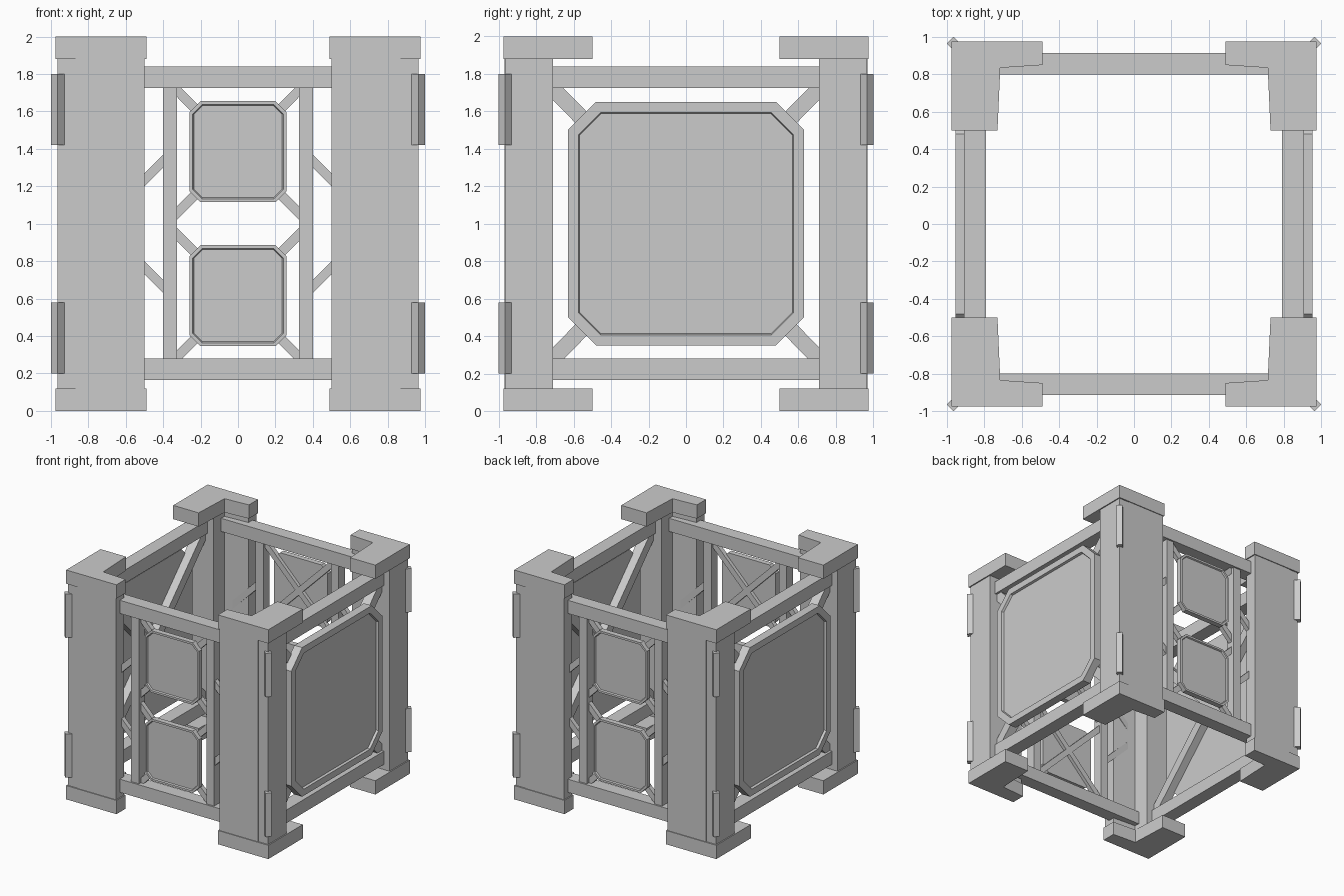
import bpy, bmesh, math
from mathutils import Vector, Matrix

if "Cube" in bpy.data.objects:
    bpy.data.objects.remove(bpy.data.objects["Cube"])


def prism(name, pts, vec, mat=None, inset=None):
    """Extrude a planar polygon; optionally inset and sink its far cap."""
    bm = bmesh.new()
    base = bm.faces.new([bm.verts.new(p) for p in pts])
    res = bmesh.ops.extrude_face_region(bm, geom=[base], use_keep_orig=True)
    cap = [g for g in res["geom"] if isinstance(g, bmesh.types.BMFace)][0]
    bmesh.ops.translate(bm, vec=vec, verts=cap.verts[:])
    bmesh.ops.recalc_face_normals(bm, faces=bm.faces[:])
    if inset:
        rim, sink = inset
        bmesh.ops.inset_region(bm, faces=[cap], thickness=rim, use_even_offset=True)
        # narrow sloped step down to the recessed plate
        bmesh.ops.inset_region(bm, faces=[cap], thickness=0.006, use_even_offset=True)
        bmesh.ops.translate(bm, vec=-Vector(vec).normalized() * sink, verts=cap.verts[:])
    if mat:
        bm.transform(mat)
    bmesh.ops.recalc_face_normals(bm, faces=bm.faces[:])
    me = bpy.data.meshes.new(name)
    bm.to_mesh(me)
    bm.free()
    ob = bpy.data.objects.new(name, me)
    bpy.context.collection.objects.link(ob)
    return ob


def wall_part(name, uz, d0, d1, k, inset=None):
    """Polygon in wall plane (u, z), from depth d0 out to d1, on wall k (0 = front)."""
    prism(name, [(u, -d0, z) for u, z in uz], (0, d0 - d1, 0),
          Matrix.Rotation(k * math.pi / 2, 4, 'Z'), inset)


def rect(u0, u1, z0, z1):
    return [(u0, z0), (u1, z0), (u1, z1), (u0, z1)]


def octagon(hw, z0, z1, c):
    return [(-hw + c, z0), (hw - c, z0), (hw, z0 + c), (hw, z1 - c),
            (hw - c, z1), (-hw + c, z1), (-hw, z1 - c), (-hw, z0 + c)]


def strip(a, b, w):
    a, b = Vector(a), Vector(b)
    d = (b - a).normalized()
    n = Vector((-d.y, d.x)) * w / 2
    return [tuple(p) for p in (a - n, b - n, b + n, a + n)]


# Corner posts, L-shaped caps and edge clips
CAP = [(.49, .975), (.975, .975), (.975, .50), (.73, .50), (.715, .835), (.49, .85)]
POST = [(.50, .968), (.87, .968), (.87, .963), (.965, .963), (.965, .71),
        (.735, .71), (.72, .845), (.50, .86)]
CLIP = [(.965, 1.0), (1.0, .965), (.94, .905), (.905, .94)]
for sx in (-1, 1):
    for sy in (-1, 1):
        def column(name, prof, z0, z1):
            prism(name, [(x * sx, y * sy, z0) for x, y in prof], (0, 0, z1 - z0))
        column("corner_post", POST, .12, 1.88)
        column("bottom_cap", CAP, 0, .12)
        column("top_cap", CAP, 1.88, 2.0)
        column("lower_clip", CLIP, .20, .58)
        column("upper_clip", CLIP, 1.42, 1.80)

# Horizontal rails on all four walls
for k in range(4):
    d0, d1 = (.80, .915) if k % 2 == 0 else (.79, .91)
    for z0, z1 in ((.165, .28), (1.725, 1.84)):
        wall_part("rail", rect(-.76, .76, z0, z1), d0, d1, k)

# Front and back walls: uprights, side braces, two small panels on crosses
for k in (0, 2):
    for s in (-1, 1):
        wall_part("upright", rect(.325 * s, .40 * s, .27, 1.735), .815, .90, k)
        for t in (-1, 1):
            wall_part("side_brace", strip((.37 * s, 1 + .365 * t), (.74 * s, 1 - .005 * t), .05),
                      .85, .89, k)
    for zc, pc in ((.615, .615), (1.385, 1.385)):
        for s in (-1, 1):
            wall_part("small_cross", strip((-.35 * s, zc - .352), (.35 * s, zc + .352), .05),
                      .835, .875, k)
        wall_part("small_panel", octagon(.26, pc - .27, pc + .27, .06), .865, .912, k, (.018, .012))

# Side walls: one large panel on a heavy cross
for k in (1, 3):
    for s in (-1, 1):
        wall_part("large_cross", strip((-.73 * s, .26), (.73 * s, 1.74), .085), .81, .89, k)
    wall_part("large_panel", octagon(.63, .35, 1.65, .15), .88, .955, k, (.057, .02))
